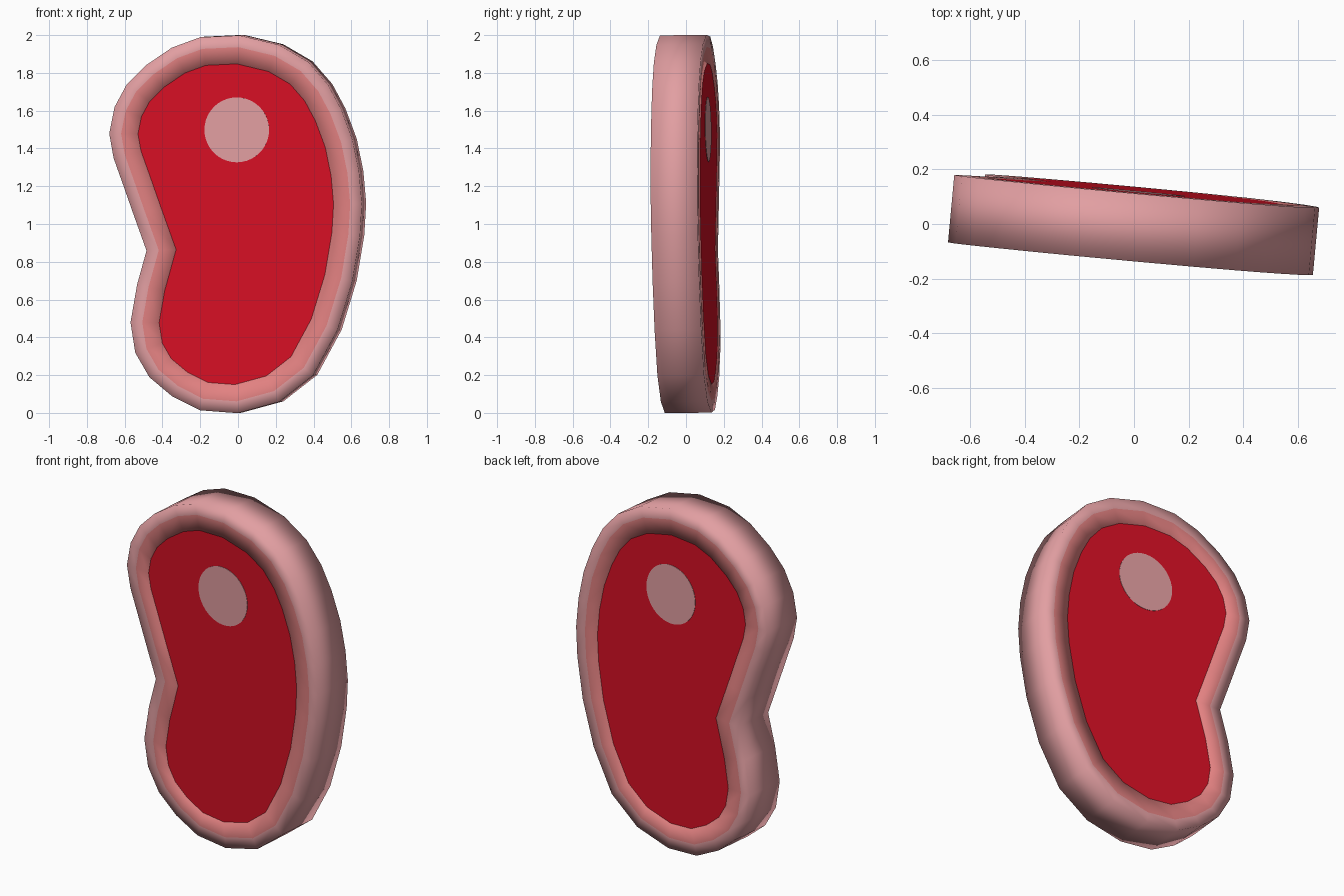
import bpy, bmesh, math
from mathutils import Matrix, Vector

if "Cube" in bpy.data.objects:
    bpy.data.objects.remove(bpy.data.objects["Cube"])

HALF = 0.124  # half thickness of the slab

# slab outline (x, z), counter-clockwise seen from the front
OUTLINE = [(0.02, 2.0), (-0.19, 1.99), (-0.34, 1.935), (-0.48, 1.84), (-0.58, 1.74),
           (-0.645, 1.62), (-0.673, 1.48), (-0.65, 1.35), (-0.60, 1.21), (-0.54, 1.04),
           (-0.475, 0.86), (-0.525, 0.68), (-0.56, 0.48), (-0.535, 0.32), (-0.46, 0.19),
           (-0.34, 0.09), (-0.19, 0.015), (0.01, 0.0), (0.23, 0.06), (0.41, 0.20),
           (0.54, 0.44), (0.62, 0.70), (0.66, 0.94), (0.67, 1.11), (0.655, 1.28),
           (0.62, 1.45), (0.56, 1.61), (0.49, 1.74), (0.385, 1.86), (0.23, 1.95)]

# whole slab is turned a little about z and leans very slightly
POSE = (Matrix.Translation((0, 0, 1)) @ Matrix.Rotation(0.0125, 4, 'X')
        @ Matrix.Rotation(-0.0925, 4, 'Z') @ Matrix.Translation((0, 0, -1)))


def material(name, rgb):
    m = bpy.data.materials.new(name)
    m.diffuse_color = (*rgb, 1)
    m.use_nodes = True
    m.node_tree.nodes["Principled BSDF"].inputs["Base Color"].default_value = m.diffuse_color
    return m


PINK = material("pale pink fat", (0.76, 0.345, 0.36))
SALMON = material("salmon fat", (0.76, 0.22, 0.22))
RED = material("red meat", (0.68, 0.005, 0.018))


def inset(points, dist):
    """Even inward offset of a closed counter-clockwise outline."""
    pts = [Vector(p) for p in points]
    result = []
    for i, p in enumerate(pts):
        d1 = (p - pts[i - 1]).normalized()
        d2 = (pts[(i + 1) % len(pts)] - p).normalized()
        n1, n2 = Vector((-d1.y, d1.x)), Vector((-d2.y, d2.x))
        result.append(p + (n1 + n2) * dist / (1 + n1.dot(n2)))
    return result


def loop(bm, points, y):
    return [bm.verts.new((p[0], y, p[1])) for p in points]


def bridge(bm, a, b, index=0):
    n = len(a)
    for i in range(n):
        j = (i + 1) % n
        f = bm.faces.new((a[i], a[j], b[j], b[i]))
        f.material_index = index


def finish(bm, name, mats, smooth=False):
    bmesh.ops.recalc_face_normals(bm, faces=bm.faces)
    bm.transform(POSE)
    for f in bm.faces:
        f.smooth = smooth
    me = bpy.data.meshes.new(name)
    bm.to_mesh(me)
    bm.free()
    for m in mats:
        me.materials.append(m)
    ob = bpy.data.objects.new(name, me)
    bpy.context.collection.objects.link(ob)
    return ob


def prism(name, points, half, mat):
    bm = bmesh.new()
    front, back = loop(bm, points, -half), loop(bm, points, half)
    bm.faces.new(front)
    bm.faces.new(back[::-1])
    bridge(bm, front, back)
    return finish(bm, name, [mat])


middle = inset(OUTLINE, 0.062)
inner = inset(OUTLINE, 0.15)

# fat rim: pink edge and outer band, salmon inner band, on both sides
bm = bmesh.new()
front = [loop(bm, p, -HALF) for p in (OUTLINE, middle, inner)]
back = [loop(bm, p, HALF) for p in (OUTLINE, middle, inner)]
bridge(bm, front[0], back[0])
for side in (front, back):
    bridge(bm, side[0], side[1], 0)
    bridge(bm, side[1], side[2], 1)
bridge(bm, front[2], back[2], 1)
finish(bm, "fat_rim", [PINK, SALMON], smooth=True)

# lean meat filling the rim
prism("lean_meat", inner, HALF, RED)

# round bone running through the meat
circle = [(0.005 + 0.172 * math.cos(t * math.tau / 40),
           1.5 + 0.172 * math.sin(t * math.tau / 40)) for t in range(40)]
prism("bone", circle, HALF + 0.002, PINK)
